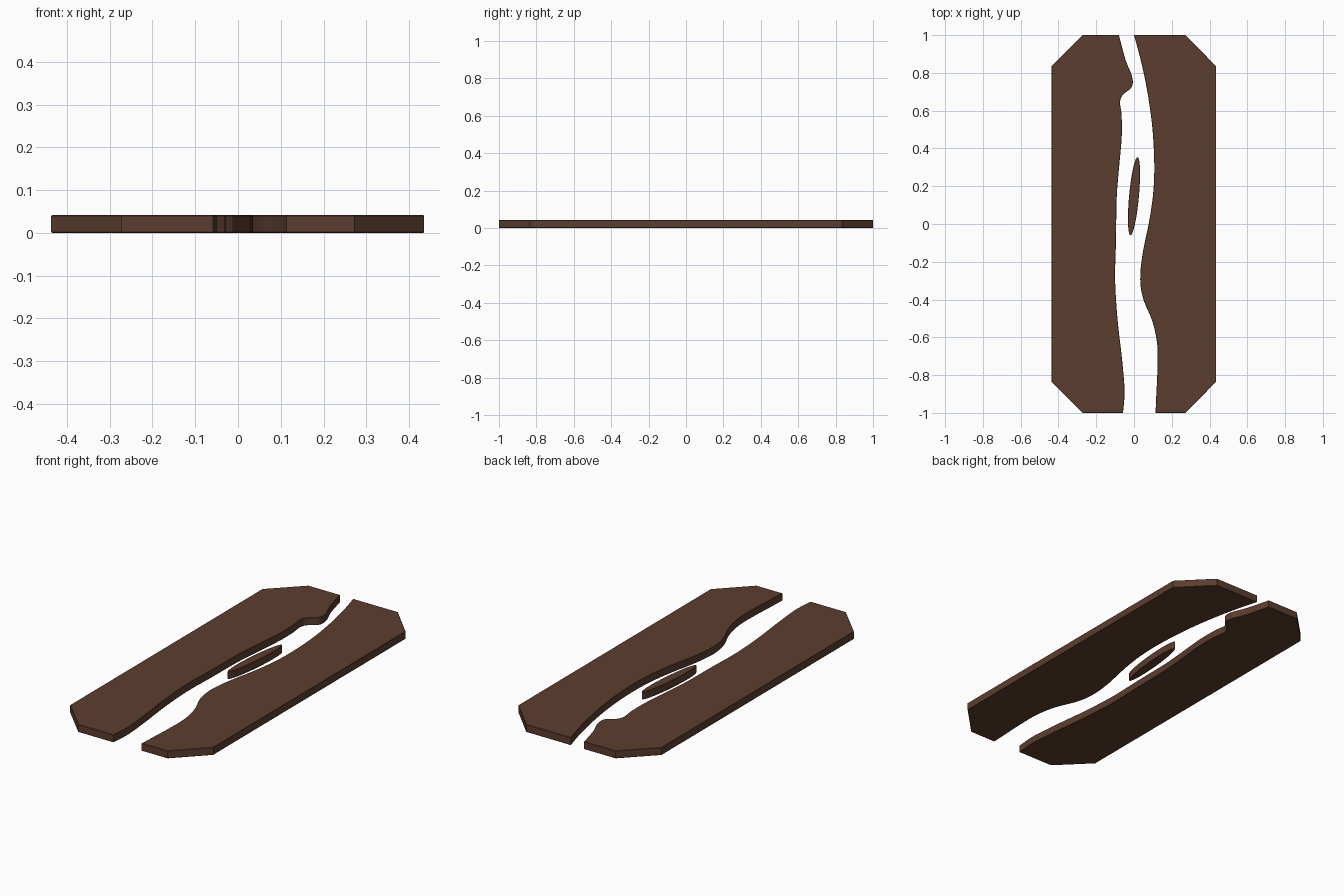
import bpy, bmesh, math
from mathutils import Vector

if "Cube" in bpy.data.objects:
    bpy.data.objects.remove(bpy.data.objects["Cube"])

THICK = 0.042
walnut = bpy.data.materials.new("dark walnut")
walnut.diffuse_color = (0.107, 0.0467, 0.0273, 1)
walnut.use_nodes = True
walnut.node_tree.nodes["Principled BSDF"].inputs["Base Color"].default_value = walnut.diffuse_color


def smooth_line(pts, steps=4):
    """Catmull-Rom curve through the points."""
    p = [Vector(q) for q in pts]
    p = [2 * p[0] - p[1]] + p + [2 * p[-1] - p[-2]]
    out = []
    for a, b, c, d in zip(p, p[1:], p[2:], p[3:]):
        for i in range(steps):
            t = i / steps
            out.append(0.5 * (2 * b + (c - a) * t + (2 * a - 5 * b + 4 * c - d) * t * t
                              + (3 * b - a - 3 * c + d) * t ** 3))
    return out + [p[-2]]


def slab(name, outline):
    """Extrude an outline to a plank with finely eased edges."""
    bm = bmesh.new()
    face = bm.faces.new([bm.verts.new((p[0], p[1], 0)) for p in outline])
    ext = bmesh.ops.extrude_face_region(bm, geom=[face])
    top = [v for v in ext["geom"] if isinstance(v, bmesh.types.BMVert)]
    bmesh.ops.translate(bm, verts=top, vec=(0, 0, THICK))
    bmesh.ops.recalc_face_normals(bm, faces=bm.faces)
    rim = [e for e in bm.edges if abs(e.verts[0].co.z - e.verts[1].co.z) < 1e-6]
    bmesh.ops.bevel(bm, geom=rim, offset=0.002, segments=1, affect='EDGES')
    me = bpy.data.meshes.new(name)
    bm.to_mesh(me)
    bm.free()
    me.materials.append(walnut)
    ob = bpy.data.objects.new(name, me)
    bpy.context.collection.objects.link(ob)
    return ob


def clipped_side(s, x):
    """Straight outer side with clipped corners, running bottom to top."""
    return [(s * 0.272, -1), (s * x, -0.835), (s * x, 0.835), (s * 0.272, 1)]


# live edges along the river gap, top to bottom
left_edge = [(-0.08, 1), (-0.045, 0.87), (-0.01, 0.78), (-0.012, 0.725), (-0.058, 0.685),
             (-0.074, 0.645), (-0.066, 0.58), (-0.065, 0.46), (-0.08, 0.29), (-0.092, 0.13),
             (-0.095, -0.08), (-0.1, -0.295), (-0.087, -0.507), (-0.066, -0.69),
             (-0.053, -0.825), (-0.05, -0.905), (-0.058, -1)]
right_edge = [(0, 1), (0.035, 0.87), (0.068, 0.715), (0.095, 0.53), (0.107, 0.34),
              (0.103, 0.18), (0.082, 0.024), (0.045, -0.16), (0.033, -0.295), (0.05, -0.4),
              (0.098, -0.517), (0.123, -0.64), (0.124, -0.77), (0.118, -0.905), (0.114, -1)]

# two wooden slabs
slab("left_slab", smooth_line(left_edge) + clipped_side(-1, 0.437))
slab("right_slab", smooth_line(right_edge) + clipped_side(1, 0.435))

# small slanted island in the gap
tilt = math.radians(5.2)
island = []
for i in range(40):
    a = math.tau * i / 40
    u, v = 0.026 * math.cos(a), 0.208 * math.sin(a)
    island.append((u * math.cos(tilt) + v * math.sin(tilt),
                   0.147 - u * math.sin(tilt) + v * math.cos(tilt)))
slab("island", island)
